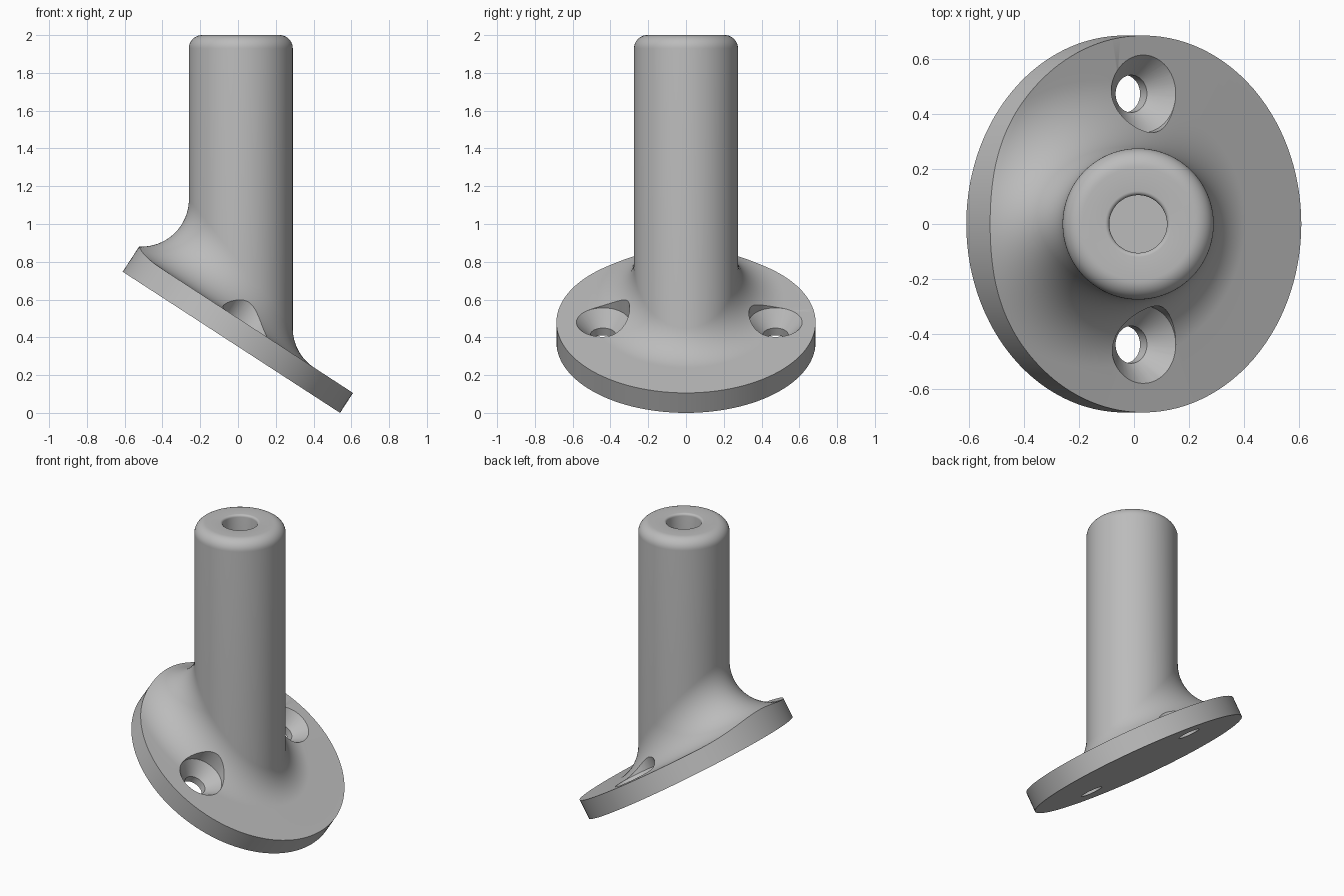
import bpy, bmesh, math
from mathutils import Vector, Matrix

cube = bpy.data.objects.get("Cube")
if cube:
    bpy.data.objects.remove(cube, do_unlink=True)

SEGMENTS = 144
TILT = math.radians(33)
FLANGE_R, FLANGE_T = 0.686, 0.126
POST_R, POST_X, HEIGHT = 0.275, 0.015, 2.0
FILLET = 0.25
HOLE_R, HOLE_DEPTH, HOLE_EDGE, TOP_EDGE = 0.105, 0.3, 0.015, 0.07

# Tilted frame of the flange, with its origin at the centre of the underside
normal = Vector((math.sin(TILT), 0, math.cos(TILT)))
origin = Vector((-0.035, 0, FLANGE_R * math.sin(TILT)))
frame = Matrix.Translation(origin) @ Matrix.Rotation(TILT, 4, 'Y')
to_local = frame.inverted()

grey = bpy.data.materials.new("plain grey")
grey.use_nodes = True
grey.diffuse_color = (0.5, 0.5, 0.5, 1)
grey.node_tree.nodes["Principled BSDF"].inputs["Base Color"].default_value = grey.diffuse_color


def loft(name, columns):
    """Closed solid from equal columns of points set around an axis."""
    bm = bmesh.new()
    grid = [[bm.verts.new(p) for p in col] for col in columns]
    for a, b in zip(grid, grid[1:] + grid[:1]):
        for i in range(len(a) - 1):
            bm.faces.new((a[i], a[i + 1], b[i + 1], b[i]))
    bm.faces.new([col[0] for col in grid])
    bm.faces.new([col[-1] for col in grid])
    bmesh.ops.remove_doubles(bm, verts=bm.verts, dist=1e-5)
    bmesh.ops.recalc_face_normals(bm, faces=bm.faces)
    mesh = bpy.data.meshes.new(name)
    bm.to_mesh(mesh)
    bm.free()
    mesh.materials.append(grey)
    obj = bpy.data.objects.new(name, mesh)
    bpy.context.collection.objects.link(obj)
    return obj


def quarter(cx, cz, radius, start, end, steps):
    """Arc points (radius, height) for a rounded edge."""
    angles = [math.radians(start + (end - start) * i / steps) for i in range(steps + 1)]
    return [(cx + radius * math.cos(a), cz + radius * math.sin(a)) for a in angles]


# Profile of the post's blind hole and rounded top
post_profile = [(HOLE_R, HEIGHT - HOLE_DEPTH)]
post_profile += quarter(HOLE_R + HOLE_EDGE, HEIGHT - HOLE_EDGE, HOLE_EDGE, 180, 90, 5)
post_profile += quarter(POST_R - TOP_EDGE, HEIGHT - TOP_EDGE, TOP_EDGE, 90, 0, 10)


def bracket_column(angle):
    out = Vector((math.cos(angle), math.sin(angle), 0))
    axis = Vector((POST_X, 0, 0))
    col = [axis + out * r + Vector((0, 0, z)) for r, z in post_profile]

    # Ball resting on both the post and the flange defines the fillet
    ball = axis + out * (POST_R + FILLET)
    ball.z = (FLANGE_T + FILLET - normal.dot(ball - origin)) / normal.z

    def on_fillet(t):
        return ball + FILLET * (-out).slerp(-normal, t)

    def reach(p):
        return (to_local @ p).to_2d().length

    # Trim the fillet where it passes the flange rim
    end = 1.0
    if reach(on_fillet(1)) > FLANGE_R:
        low = 0.0
        for _ in range(40):
            mid = (low + end) / 2
            if reach(on_fillet(mid)) > FLANGE_R:
                end = mid
            else:
                low = mid
    steps = 20
    col += [on_fillet(end * i / steps) for i in range(steps + 1)]

    # Flange face, rim and underside
    last = to_local @ col[-1]
    rim = last.to_2d().normalized() * FLANGE_R
    col.append(frame @ Vector((rim.x, rim.y, last.z)))
    col.append(frame @ Vector((rim.x, rim.y, 0)))
    return col


turns = [2 * math.pi * i / SEGMENTS for i in range(SEGMENTS)]
bracket = loft("angled_post_and_flange", [bracket_column(a) for a in turns])

# Countersunk screw holes, square to the flange
screw_profile = [(0.068, -0.1), (0.068, 0.046), (0.141, FLANGE_T), (0.141, 0.5)]
bpy.context.view_layer.objects.active = bracket
bracket.select_set(True)
for side, y in (("left", 0.474), ("right", -0.439)):
    cutter = loft("screw_hole_cutter_" + side, [
        [frame @ Vector((r * math.cos(a), y + r * math.sin(a), h)) for r, h in screw_profile]
        for a in turns[::2]])
    cutter.hide_render = True
    cut = bracket.modifiers.new("screw hole " + side, 'BOOLEAN')
    cut.operation = 'DIFFERENCE'
    cut.solver = 'EXACT'
    cut.object = cutter
    bpy.ops.object.modifier_apply(modifier=cut.name)
    bpy.data.objects.remove(cutter, do_unlink=True)

bpy.ops.object.shade_smooth_by_angle(angle=math.radians(30))
